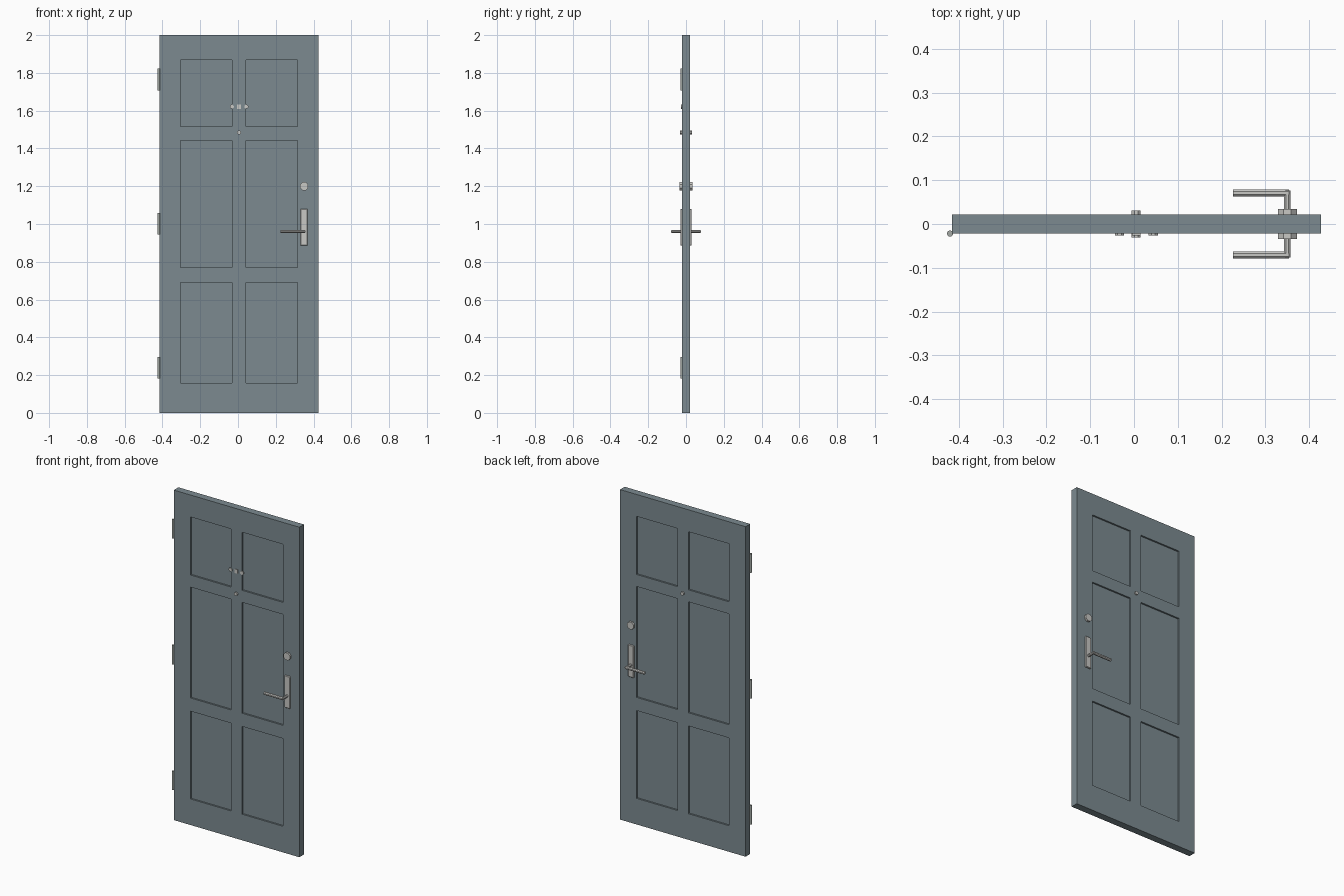
import bpy, bmesh, math
from mathutils import Vector, Matrix

if "Cube" in bpy.data.objects:
    bpy.data.objects.remove(bpy.data.objects["Cube"])


def material(name, rgb):
    m = bpy.data.materials.new(name)
    m.diffuse_color = (*rgb, 1)
    m.use_nodes = True
    m.node_tree.nodes["Principled BSDF"].inputs["Base Color"].default_value = m.diffuse_color
    return m


PAINT = material("slate_paint", (0.20, 0.255, 0.28))
STEEL = material("brushed_steel", (0.58, 0.58, 0.56))
HINGE = material("hinge_metal", (0.36, 0.39, 0.37))


def finish(name, bm, mat):
    bmesh.ops.recalc_face_normals(bm, faces=bm.faces)
    me = bpy.data.meshes.new(name)
    bm.to_mesh(me)
    bm.free()
    me.materials.append(mat)
    ob = bpy.data.objects.new(name, me)
    bpy.context.collection.objects.link(ob)
    return ob


def cylinder(name, p, q, r, mat, sides=8, r2=None):
    """Faceted cylinder from point p to point q."""
    p, q = Vector(p), Vector(q)
    d = q - p
    bm = bmesh.new()
    bmesh.ops.create_cone(bm, cap_ends=True, segments=sides, radius1=r,
                          radius2=r if r2 is None else r2, depth=d.length)
    turn = Matrix.Rotation(math.pi / sides, 4, 'Z')
    rot = d.to_track_quat('Z', 'Y').to_matrix().to_4x4()
    bm.transform(Matrix.Translation((p + q) / 2) @ rot @ turn)
    return finish(name, bm, mat)


def box(name, lo, hi, mat, bevel=0):
    lo, hi = Vector(lo), Vector(hi)
    bm = bmesh.new()
    bmesh.ops.create_cube(bm, size=1)
    s = hi - lo
    bm.transform(Matrix.Translation((lo + hi) / 2) @ Matrix.Diagonal((*s, 1)))
    if bevel:
        bmesh.ops.bevel(bm, geom=bm.edges[:], offset=bevel, segments=1, affect='EDGES')
    return finish(name, bm, mat)


# Door leaf: one face as a grid, six cells sunk, mirrored to the other side
CX, HALF = 0.006, 0.022
xs = [CX + v for v in (-0.421, -0.31, -0.037, 0.037, 0.31, 0.421)]
zs = [0, 0.158, 0.69, 0.77, 1.442, 1.515, 1.867, 2]
bm = bmesh.new()
grid = [[bm.verts.new((x, -HALF, z)) for x in xs] for z in zs]
panels = []
for j in range(len(zs) - 1):
    for i in range(len(xs) - 1):
        f = bm.faces.new((grid[j][i], grid[j][i + 1], grid[j + 1][i + 1], grid[j + 1][i]))
        if i in (1, 3) and j in (1, 3, 5):
            panels.append(f)
rim = [e for e in bm.edges if e.is_boundary]
side = bmesh.ops.extrude_edge_only(bm, edges=rim)["geom"]
for v in side:
    if isinstance(v, bmesh.types.BMVert):
        v.co.y = 0
bm.normal_update()
bmesh.ops.inset_individual(bm, faces=panels, thickness=0, depth=-0.01)
door = finish("door_leaf", bm, PAINT)
door.modifiers.new("both_sides", 'MIRROR').use_axis = (False, True, False)

# Hinge barrels
for k, z in enumerate((0.24, 1.002, 1.765)):
    cylinder(f"hinge_{k + 1}", (-0.420, -HALF, z - 0.057), (-0.420, -HALF, z + 0.057),
             0.007, HINGE, 12)

# Hardware on both faces
LX, LZ = 0.35, 0.96
for s, tag in ((-1, "front"), (1, "back")):
    y0 = s * HALF
    cylinder(f"peephole_{tag}", (0.005, y0, 1.485), (0.005, s * 0.031, 1.485), 0.011, STEEL)
    cylinder(f"deadbolt_{tag}", (LX, y0, 1.2), (LX, s * 0.034, 1.2), 0.0235, STEEL)
    ys = sorted((s * 0.018, s * 0.03))
    box(f"handle_plate_{tag}", (LX - 0.019, ys[0], 0.885), (LX + 0.019, ys[1], 1.08), STEEL, 0.003)
    cylinder(f"handle_spindle_{tag}", (LX, y0, LZ), (LX, s * 0.076, LZ), 0.0085, STEEL)
    cylinder(f"handle_lever_{tag}", (LX + 0.004, s * 0.071, LZ), (0.226, s * 0.071, LZ), 0.009, STEEL)

# Small plates above the peephole
for side, x in (("left", -0.033), ("right", 0.044)):
    cylinder(f"round_plate_{side}", (x, -0.02, 1.621), (x, -0.0265, 1.621), 0.0115, STEEL)
box("middle_plate", (-0.004, -0.0265, 1.609), (0.015, -0.02, 1.633), STEEL)
